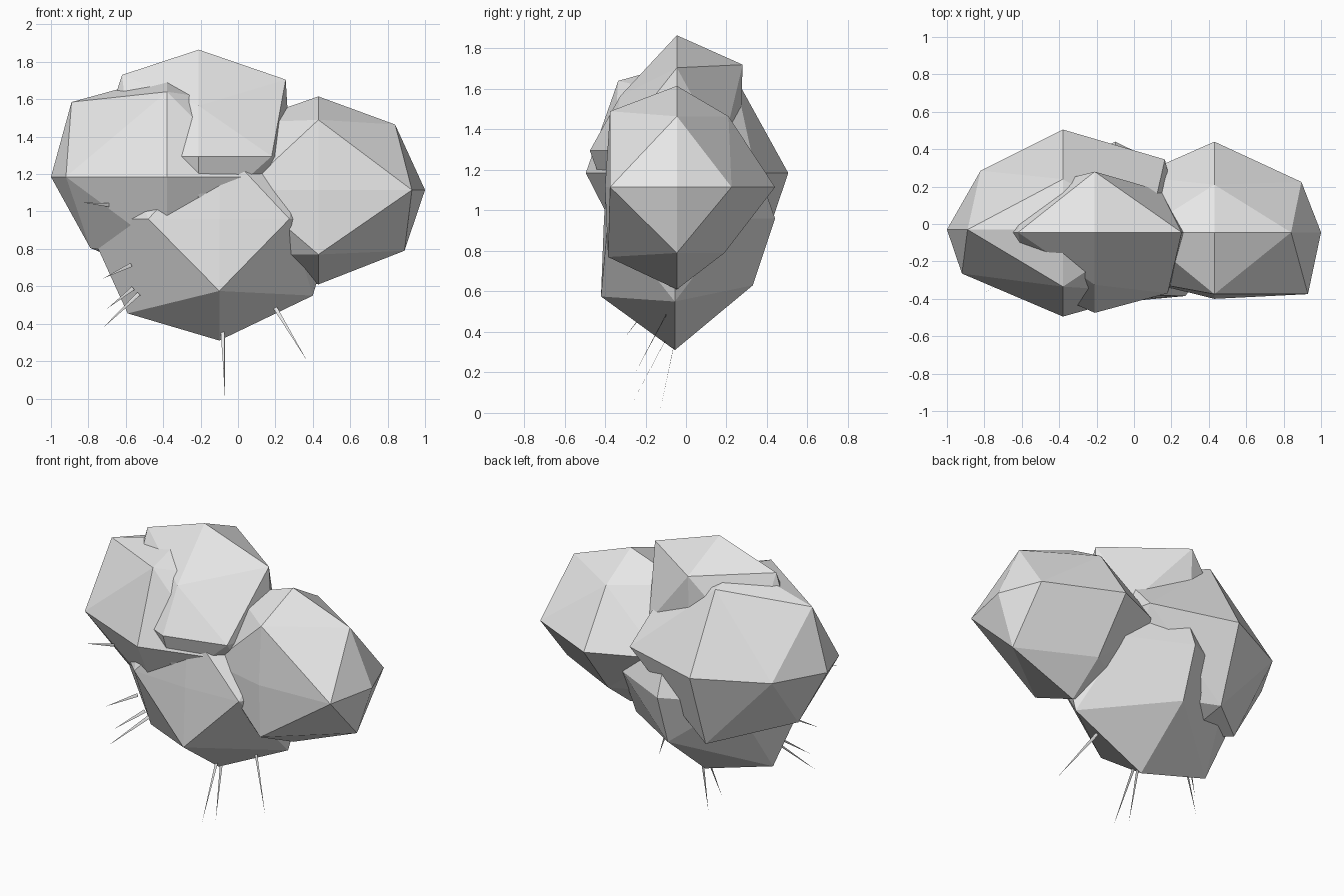
import bpy, bmesh
from itertools import product
from mathutils import Vector

if "Cube" in bpy.data.objects:
    bpy.data.objects.remove(bpy.data.objects["Cube"])

grey = bpy.data.materials.new("light_grey")
grey.diffuse_color = (0.8, 0.8, 0.8, 1)
grey.use_nodes = True
grey.node_tree.nodes["Principled BSDF"].inputs["Base Color"].default_value = grey.diffuse_color


def finish(name, bm):
    bmesh.ops.recalc_face_normals(bm, faces=bm.faces)
    me = bpy.data.meshes.new(name)
    bm.to_mesh(me)
    bm.free()
    me.materials.append(grey)
    bpy.context.collection.objects.link(bpy.data.objects.new(name, me))


def lump(name, center, low, high, mids):
    """Once-subdivided octahedron: six axis points plus twelve edge midpoints.
    mids overrides midpoint offsets, keyed by the sign on x, y, z."""
    c = Vector(center)
    bm = bmesh.new()
    verts = {}
    for s in product((-1, 0, 1), repeat=3):
        n = sum(map(abs, s))
        if n not in (1, 2):
            continue
        k = 1 if n == 1 else 0.72
        off = [k * (high[i] if s[i] > 0 else low[i]) * abs(s[i]) for i in range(3)]
        key = "".join("-0+"[v + 1] for v in s)
        if key in mids:
            values = iter(mids[key])
            off = [next(values) if s[i] else 0 for i in range(3)]
        verts[s] = bm.verts.new(c + Vector(off))
    # four triangles in every octant
    for a, b, d in product((-1, 1), repeat=3):
        x, y, z = (a, 0, 0), (0, b, 0), (0, 0, d)
        xy, yz, xz = (a, b, 0), (0, b, d), (a, 0, d)
        for tri in ((x, xy, xz), (y, yz, xy), (z, xz, yz), (xy, yz, xz)):
            bm.faces.new([verts[t] for t in tri])
    finish(name, bm)


def needle(name, base, tip, width=0.022, depth=0.002):
    """Thin flat spike, wide across x-z and almost flat in y."""
    p, q = Vector(base), Vector(tip)
    side = (q - p).cross(Vector((0, 1, 0))).normalized() * width / 2
    thick = Vector((0, depth / 2, 0))
    bm = bmesh.new()
    ring = [bm.verts.new(p + o) for o in (side, thick, -side, -thick)]
    end = bm.verts.new(q)
    bm.faces.new(ring)
    for i in range(4):
        bm.faces.new((ring[i], ring[(i + 1) % 4], end))
    finish(name, bm)


# four overlapping foliage lumps
lump("right_lump", (0.43, -0.045, 1.115), (-0.56, -0.355, -0.505), (0.57, 0.485, 0.50),
     {"+0+": (0.41, 0.35), "+0-": (0.46, -0.325), "++0": (0.465, 0.27),
      "+-0": (0.50, -0.33), "-+0": (-0.42, 0.30), "0-+": (-0.33, 0.375),
      "0--": (-0.34, -0.345), "0++": (0.255, 0.35), "-0-": (-0.42, -0.345),
      "0+-": (0.235, -0.325)})
lump("left_lump", (-0.38, -0.03, 1.185), (-0.62, -0.465, -0.55), (0.64, 0.535, 0.54),
     {"-0+": (-0.51, 0.40), "--0": (-0.54, -0.235), "-+0": (-0.44, 0.315),
      "++0": (0.545, 0.375), "0-+": (-0.305, 0.455), "0++": (0.27, 0.48),
      "-0-": (-0.41, -0.38), "0--": (-0.26, -0.40), "0+-": (0.37, -0.49)})
lump("top_lump", (-0.21, -0.045, 1.295), (-0.55, -0.43, -0.50), (0.49, 0.31, 0.57),
     {"+0+": (0.465, 0.41), "-0+": (-0.41, 0.435), "0-+": (-0.28, 0.27),
      "0++": (0.325, 0.425), "+-0": (0.39, -0.325), "0--": (-0.30, -0.35),
      "--0": (-0.36, -0.27)})
lump("bottom_lump", (-0.10, -0.055, 0.96), (-0.72, -0.35, -0.65), (0.62, 0.495, 0.55),
     {"-0-": (-0.49, -0.505), "+0-": (0.50, -0.41), "0--": (-0.365, -0.385),
      "0+-": (0.385, -0.33), "--0": (-0.38, -0.33), "+-0": (0.375, -0.33),
      "0-+": (-0.32, 0.40), "-+0": (-0.42, 0.30), "++0": (0.38, 0.31)})

# needles sticking out below and to the left
needle("needle_bottom_front", (-0.085, -0.08, 0.40), (-0.07, -0.27, 0.04))
needle("needle_bottom_back", (-0.08, -0.05, 0.38), (-0.07, -0.13, 0.0))
needle("needle_right", (0.19, -0.09, 0.50), (0.37, -0.25, 0.20))
needle("needle_left_low", (-0.53, -0.16, 0.56), (-0.725, -0.30, 0.375))
needle("needle_left_middle", (-0.56, -0.16, 0.59), (-0.70, -0.28, 0.48))
needle("needle_left_high", (-0.57, -0.22, 0.715), (-0.725, -0.33, 0.64))
needle("needle_left_top", (-0.69, -0.29, 1.035), (-0.825, -0.39, 1.047))
